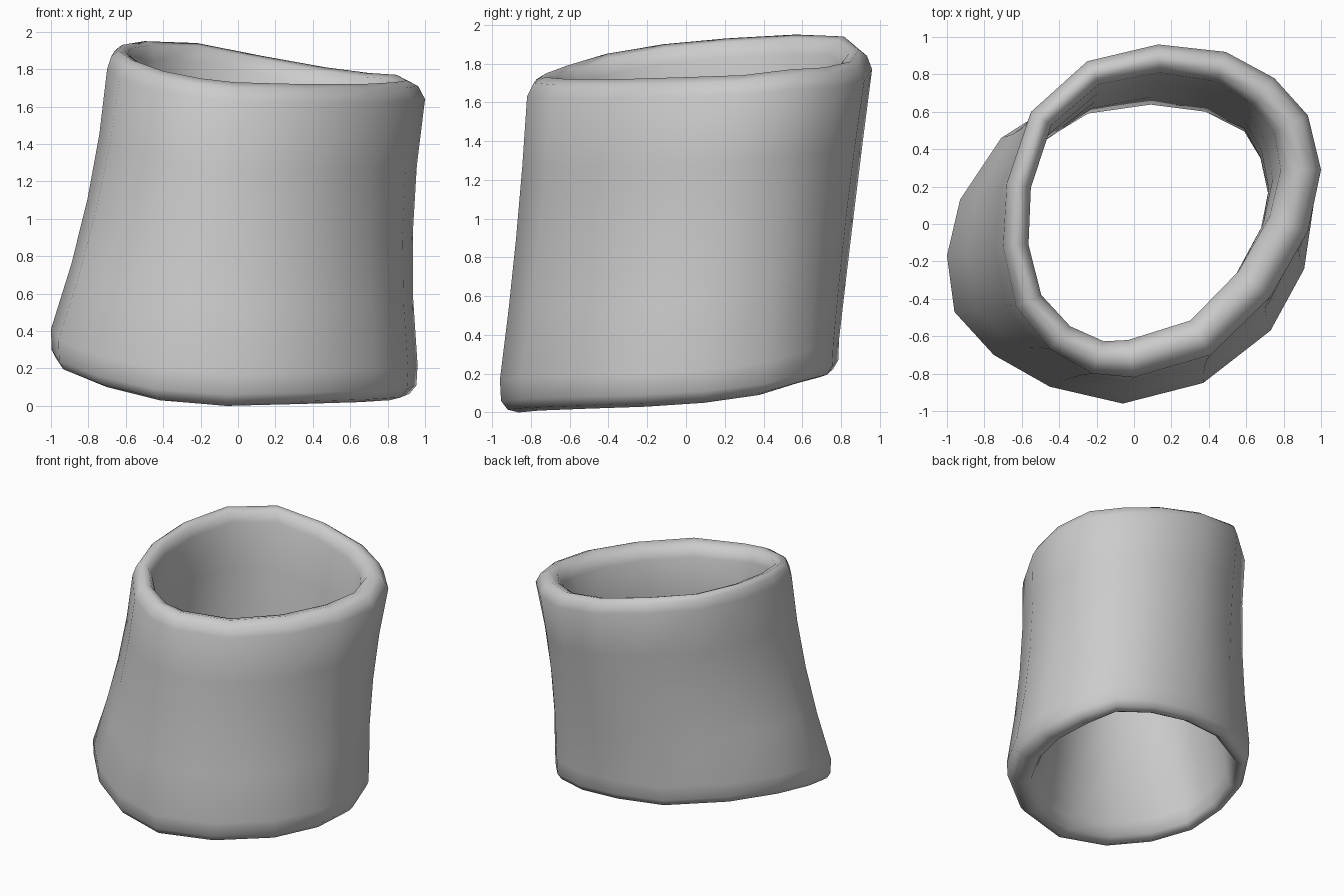
import bpy
import bmesh
from mathutils import Vector

cube = bpy.data.objects.get("Cube")
if cube:
    bpy.data.objects.remove(cube, do_unlink=True)

# Widest outlines at each end, counterclockwise from the front: x, y, rim height
upper_outline = [
    (0, -.82, 1.73), (.41, -.7, 1.72), (.73, -.39, 1.72), (.93, -.04, 1.73),
    (1, .29, 1.74), (.93, .58, 1.77), (.75, .78, 1.78), (.49, .92, 1.81),
    (.13, .96, 1.87), (-.25, .87, 1.94), (-.55, .6, 1.95), (-.68, .22, 1.93),
    (-.7, -.12, 1.9), (-.63, -.44, 1.85), (-.45, -.67, 1.79), (-.22, -.8, 1.75)]
lower_outline = [
    (-.06, -.96, 0), (.37, -.85, .01), (.73, -.57, .02), (.91, -.24, .03),
    (.96, .1, .05), (.87, .42, .09), (.7, .64, .15), (.42, .76, .18),
    (.08, .79, .21), (-.3, .72, .23), (-.71, .46, .27), (-.93, .13, .27),
    (-1, -.17, .24), (-.96, -.47, .18), (-.75, -.7, .1), (-.45, -.87, .03)]


def rim_weight(inward):
    """The wall is thicker at the front left and thinner at the back right."""
    return 1 - .23 * inward.x + .12 * inward.y


def waist_weight(inward):
    """The waist is drawn in mostly at the sides and a little at the front."""
    return max(abs(inward.x), .3 * inward.y)


def inset_ring(points, inset, lift, weight=rim_weight):
    """Move an outline inward along its horizontal normals and change its height."""
    ring = []
    for i, point in enumerate(points):
        along = Vector(points[(i + 1) % len(points)]) - Vector(points[i - 1])
        inward = Vector((-along.y, along.x, 0)).normalized()
        offset = inward * inset * weight(inward)
        ring.append(Vector(point) + offset + Vector((0, 0, lift)))
    return ring


def blend_ring(start, end, t, pinch):
    """Ring between two others, drawn in slightly around the waist."""
    ring = [a.lerp(b, t) for a, b in zip(start, end)]
    return inset_ring(ring, pinch * 4 * t * (1 - t), 0, waist_weight)


steps = (.25, .5, .75)
outer_low = inset_ring(lower_outline, 0, .17)
outer_high = inset_ring(upper_outline, 0, -.1)
inner_low = inset_ring(lower_outline, .175, .13)
inner_high = inset_ring(upper_outline, .175, -.1)

# Closed wall section: outside, rolled top rim, inside, rolled bottom rim
rings = [inset_ring(lower_outline, .035, .015),
         inset_ring(lower_outline, .005, .06), outer_low]
rings += [blend_ring(outer_low, outer_high, t, .045) for t in steps]
rings += [outer_high, inset_ring(upper_outline, .03, -.03),
          inset_ring(upper_outline, .08, 0), inset_ring(upper_outline, .14, -.02),
          inner_high]
rings += [blend_ring(inner_high, inner_low, t, .045) for t in steps]
rings += [inner_low, inset_ring(lower_outline, .14, .03),
          inset_ring(lower_outline, .085, 0)]

# Skin the rings into one sleeve
bm = bmesh.new()
loops = [[bm.verts.new(p) for p in ring] for ring in rings]
for r, loop in enumerate(loops):
    following = loops[(r + 1) % len(loops)]
    for i in range(len(loop)):
        j = (i + 1) % len(loop)
        bm.faces.new((loop[i], loop[j], following[j], following[i]))
bmesh.ops.recalc_face_normals(bm, faces=bm.faces)
mesh = bpy.data.meshes.new("sleeve")
bm.to_mesh(mesh)
bm.free()
mesh.shade_smooth()

# Plain grey
grey = bpy.data.materials.new("plain grey")
grey.use_nodes = True
colour = (.6, .6, .6, 1)
grey.diffuse_color = colour
grey.node_tree.nodes["Principled BSDF"].inputs["Base Color"].default_value = colour
mesh.materials.append(grey)

sleeve = bpy.data.objects.new("sleeve", mesh)
bpy.context.collection.objects.link(sleeve)
